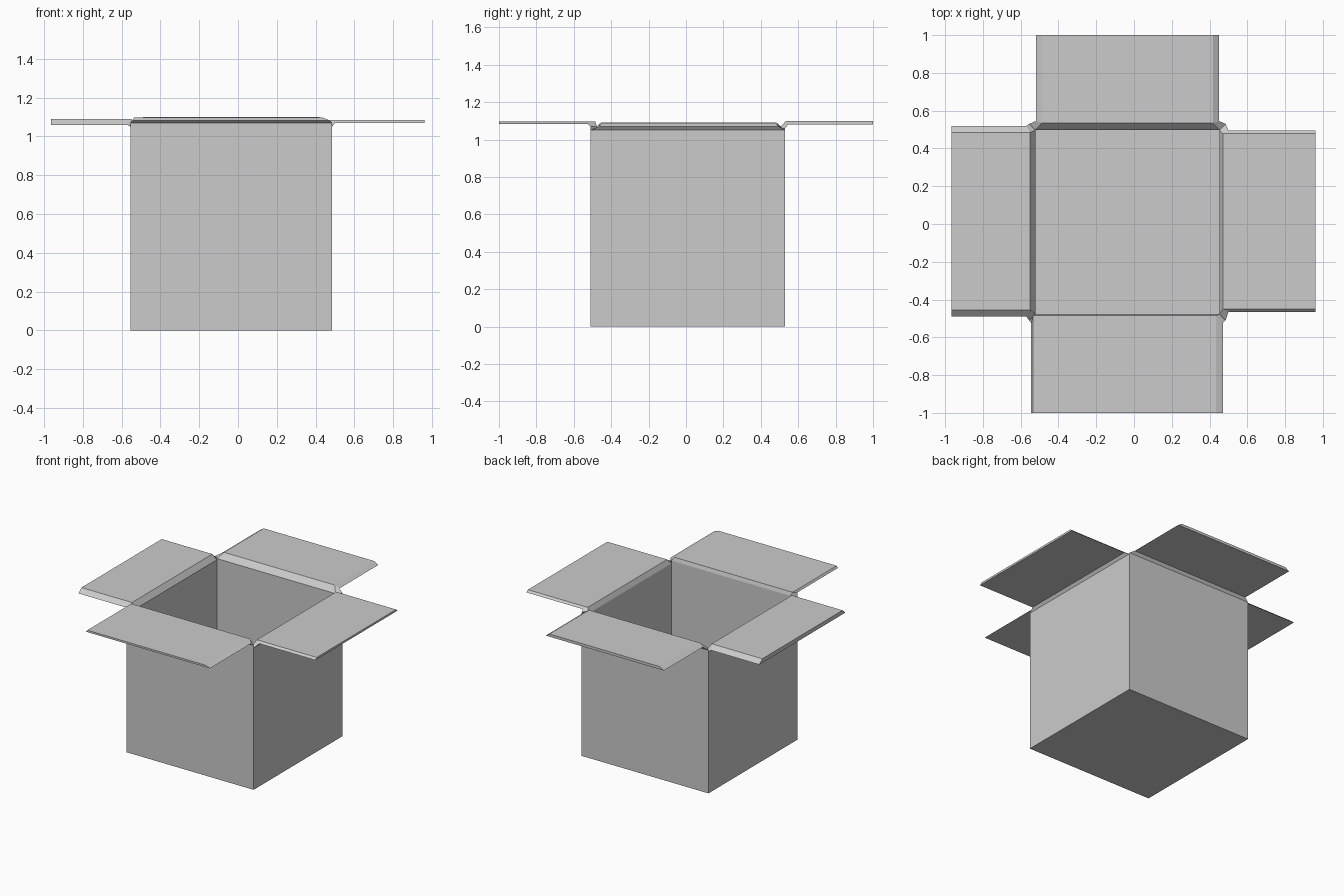
import bpy, bmesh
from mathutils import Vector

if "Cube" in bpy.data.objects:
    bpy.data.objects.remove(bpy.data.objects["Cube"], do_unlink=True)

card = bpy.data.materials.new("grey_card")
card.use_nodes = True
card.diffuse_color = (0.6, 0.6, 0.6, 1)
card.node_tree.nodes["Principled BSDF"].inputs["Base Color"].default_value = (0.6, 0.6, 0.6, 1)

WALL = 0.033
RIM = 1.05
X0, X1, Y0, Y1 = -0.555, 0.485, -0.51, 0.53


def finish(bm, name):
    bmesh.ops.recalc_face_normals(bm, faces=bm.faces)
    mesh = bpy.data.meshes.new(name)
    bm.to_mesh(mesh)
    bm.free()
    mesh.materials.append(card)
    obj = bpy.data.objects.new(name, mesh)
    bpy.context.collection.objects.link(obj)
    return obj


# Hollow body: a box whose top is inset and pushed down to the floor
bm = bmesh.new()
bmesh.ops.create_cube(bm, size=1)
for v in bm.verts:
    v.co = (X1 if v.co.x > 0 else X0, Y1 if v.co.y > 0 else Y0, RIM if v.co.z > 0 else 0)
top = max(bm.faces, key=lambda f: f.calc_center_median().z)
bmesh.ops.inset_region(bm, faces=[top], thickness=WALL, use_even_offset=True)
floor = bmesh.ops.extrude_discrete_faces(bm, faces=[top])["faces"][0]
for v in floor.verts:
    v.co.z = WALL
finish(bm, "box_body")


def flap(name, out, wall, side, fold, base, tip, low, high, wide, narrow):
    """Loft from the wall rim through the fold to the flap tip.
    wall: outer wall distance; side: wall ends; wide / narrow: flap ends below / above."""
    out = Vector(out)
    along = Vector((abs(out.y), abs(out.x), 0))
    inner_side = (side[0] + WALL, side[1] - WALL)
    sections = [
        (wall, RIM, side, wall - WALL, RIM, inner_side),
        (wall, fold, side, wall - WALL, fold, inner_side),
        (wall + 0.015, low, wide, base, high, narrow),
        (tip, low, wide, tip, high, narrow),
    ]
    bm = bmesh.new()
    rings = []
    for ul, zl, vl, uh, zh, vh in sections:
        corners = [(ul, vl[0], zl), (ul, vl[1], zl), (uh, vh[1], zh), (uh, vh[0], zh)]
        rings.append([bm.verts.new(out * u + along * v + Vector((0, 0, z))) for u, v, z in corners])
    if fold == RIM:
        rings.pop(0)
    for a, b in zip(rings, rings[1:]):
        for i in range(4):
            j = (i + 1) % 4
            bm.faces.new((a[i], a[j], b[j], b[i]))
    bm.faces.new(rings[-1])
    bmesh.ops.delete(bm, geom=[v for v in bm.verts if not v.link_faces], context="VERTS")
    finish(bm, name)


# Four opened flaps, each slightly different in size and bevel
flap("left_flap", (1, 0, 0), X1, (Y0, Y1), RIM, 0.47, 0.96,
     1.07, 1.085, (-0.465, 0.495), (-0.45, 0.48))
flap("right_flap", (-1, 0, 0), -X0, (Y0, Y1), RIM, 0.55, 0.965,
     1.06, 1.09, (-0.49, 0.52), (-0.455, 0.485))
flap("back_flap", (0, 1, 0), Y1, (X0, X1), 1.06, 0.535, 1.0,
     1.08, 1.10, (-0.52, 0.45), (-0.488, 0.418))
flap("front_flap", (0, -1, 0), -Y0, (X0, X1), 1.07, 0.485, 1.0,
     1.083, 1.097, (-0.545, 0.47), (-0.535, 0.435))
